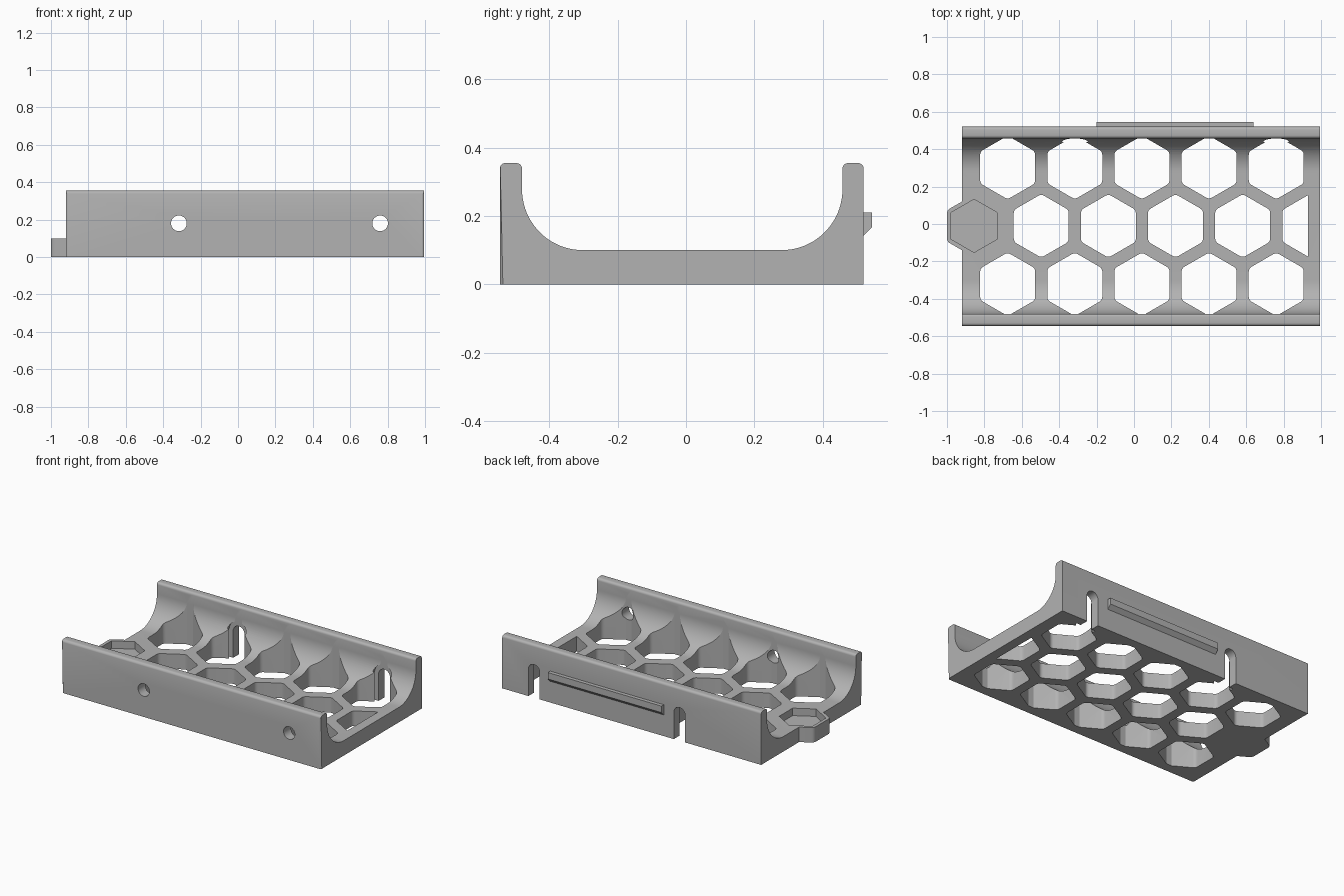
import bpy, bmesh, math
from mathutils import Vector

if "Cube" in bpy.data.objects:
    bpy.data.objects.remove(bpy.data.objects["Cube"])

grey = bpy.data.materials.new("plain grey")
grey.use_nodes = True
colour = (0.45, 0.45, 0.45, 1)
grey.diffuse_color = colour
grey.node_tree.nodes["Principled BSDF"].inputs["Base Color"].default_value = colour

X0, X1 = -0.92, 0.995         # tray ends
FRONT, BACK = -0.545, 0.52    # outer wall faces
IN_F, IN_B = -0.48, 0.458     # inner wall faces
FLOOR, TOP, MID = 0.10, 0.355, -0.01
PITCH, ROW = 0.359, 0.312


def prism(name, points, depth, clips=()):
    """Extrude a flat polygon by depth, trimmed first by (point, outward normal) planes."""
    bm = bmesh.new()
    bm.faces.new([bm.verts.new(p) for p in points])
    for co, no in clips:
        bmesh.ops.bisect_plane(bm, geom=bm.verts[:] + bm.edges[:] + bm.faces[:],
                               plane_co=co, plane_no=no, clear_outer=True)
    new = bmesh.ops.extrude_face_region(bm, geom=bm.faces[:])["geom"]
    bmesh.ops.translate(bm, vec=depth, verts=[v for v in new if isinstance(v, bmesh.types.BMVert)])
    bmesh.ops.recalc_face_normals(bm, faces=bm.faces)
    mesh = bpy.data.meshes.new(name)
    bm.to_mesh(mesh)
    bm.free()
    mesh.materials.append(grey)
    obj = bpy.data.objects.new(name, mesh)
    bpy.context.collection.objects.link(obj)
    return obj


def boolean(target, tool, operation):
    mod = target.modifiers.new("boolean", "BOOLEAN")
    mod.operation, mod.solver, mod.object = operation, "EXACT", tool
    bpy.context.view_layer.objects.active = target
    bpy.ops.object.modifier_apply(modifier=mod.name)
    bpy.data.objects.remove(tool)


def arc(cy, cz, r, start, end, steps):
    angles = [math.radians(start + (end - start) * i / steps) for i in range(steps + 1)]
    return [(cy + r * math.cos(a), cz + r * math.sin(a)) for a in angles]


def hexagon(cx, cy, z, apothem, fillet):
    """Pointy-top hexagon with rounded corners."""
    points = []
    for k in range(6):
        mid = 30 + 60 * k
        d = (apothem - fillet) / math.cos(math.pi / 6)
        px, py = cx + d * math.cos(math.radians(mid)), cy + d * math.sin(math.radians(mid))
        points += arc(px, py, fillet, mid - 30, mid + 30, 4) if fillet else [(px, py)]
    return [(x, y, z) for x, y in points]


# Tray body: U-shaped section with filleted inner corners and softened rims
R, B = 0.178, 0.016
section = [(FRONT, 0), (BACK, 0)]
section += arc(BACK - B, TOP - B, B, 0, 90, 4) + arc(IN_B + B, TOP - B, B, 90, 180, 4)
section += arc(IN_B - R, FLOOR + R, R, 0, -90, 20)
section += arc(IN_F + R, FLOOR + R, R, -90, -180, 20)
section += arc(IN_F - B, TOP - B, B, 0, 90, 4) + arc(FRONT + B, TOP - B, B, 90, 180, 4)
tray = prism("tray", [(X0, y, z) for y, z in section], Vector((X1 - X0, 0, 0)))

# Small chamfer on the upright ends of the front wall
bm = bmesh.new()
bm.from_mesh(tray.data)
ends = [e for e in bm.edges if all(abs(v.co.y - FRONT) < 1e-4 for v in e.verts)
        and abs(e.verts[0].co.x - e.verts[1].co.x) < 1e-4]
bmesh.ops.bevel(bm, geom=ends, offset=0.009, segments=1, affect="EDGES")
bm.to_mesh(tray.data)
bm.free()

# Hexagonal end tab with a shallow pocket
TAB = -0.855
boolean(tray, prism("tab", hexagon(TAB, MID, 0, 0.145, 0.03), Vector((0, 0, FLOOR))), "UNION")
boolean(tray, prism("pocket", hexagon(TAB, MID, 0.05, 0.123, 0), Vector((0, 0, 0.2))), "DIFFERENCE")

# Honeycomb openings, trimmed at the walls and the right end
clips = [((0, IN_B, 0), (0, 1, 0)), ((0, IN_F, 0), (0, -1, 0)), ((0.93, 0, 0), (1, 0, 0))]
for row in (-1, 0, 1):
    for i in range(5):
        cx = TAB + PITCH * (i + (0.5 if row else 1))
        cell = prism("cell", hexagon(cx, MID + row * ROW, -0.1, 0.147, 0.03),
                     Vector((0, 0, 0.7)), clips)
        boolean(tray, cell, "DIFFERENCE")

# Screw holes in the front wall, open slots with wide inner channels in the back wall
HOLE_Z, HOLE_R = 0.18, 0.042
for cx in (-0.316, 0.76):
    ring = [(x, -0.7, z) for x, z in arc(cx, HOLE_Z, HOLE_R, 0, 360, 32)[:-1]]
    boolean(tray, prism("screw_hole", ring, Vector((0, 0.3, 0))), "DIFFERENCE")
    for radius, y, depth in ((HOLE_R, 0.4, 0.3), (0.072, 0.438, IN_B - 0.438 + 0.002)):
        arch = arc(cx, HOLE_Z, radius, 0, 180, 16)
        outline = [(cx - radius, -0.1), (cx + radius, -0.1)] + arch
        slot = prism("slot", [(x, y, z) for x, z in outline], Vector((0, depth, 0)))
        boolean(tray, slot, "DIFFERENCE")

# Latch ridge on the back wall
ridge = [(BACK - 0.005, 0.21), (0.545, 0.21), (0.545, 0.167), (BACK, 0.142), (BACK - 0.005, 0.142)]
latch = prism("latch_ridge", [(-0.2, y, z) for y, z in ridge], Vector((0.84, 0, 0)))

bpy.ops.object.select_all(action="DESELECT")
tray.select_set(True)
bpy.context.view_layer.objects.active = tray
bpy.ops.object.shade_smooth_by_angle(angle=math.radians(25))
